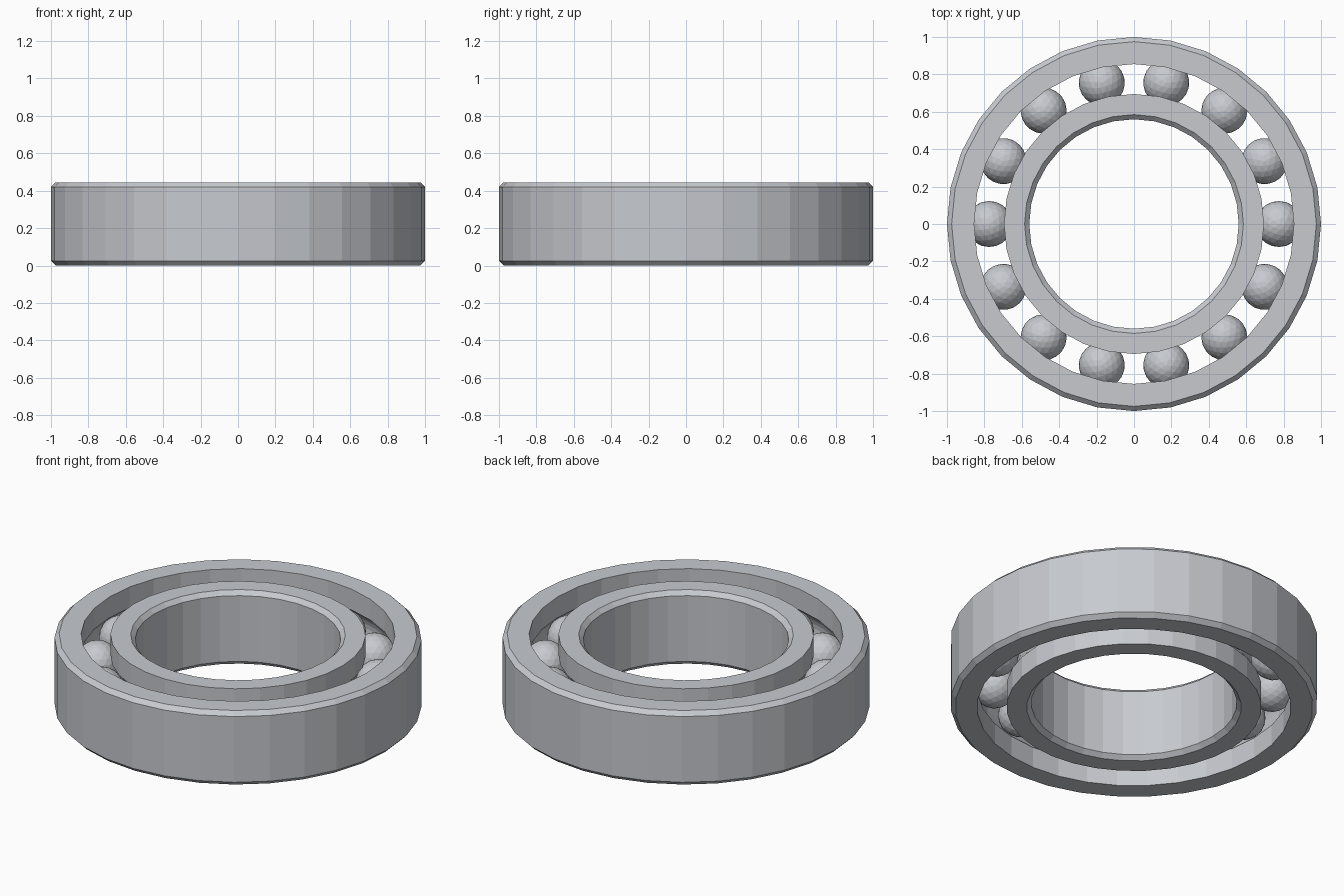
import bpy, bmesh, math

if "Cube" in bpy.data.objects:
    bpy.data.objects.remove(bpy.data.objects["Cube"], do_unlink=True)

HEIGHT = 0.445
CHAMFER = 0.025
SEGMENTS = 32
BALLS = 14
TRACK = 0.775          # radius of the circle of ball centres
BALL_RADIUS = 0.123
GROOVE_RADIUS = 0.126

steel = bpy.data.materials.new("steel grey")
steel.use_nodes = True
colour = (0.57, 0.59, 0.625, 1)
steel.diffuse_color = colour
steel.node_tree.nodes["Principled BSDF"].inputs["Base Color"].default_value = colour


def add_object(name, bm):
    mesh = bpy.data.meshes.new(name)
    bm.to_mesh(mesh)
    bm.free()
    mesh.materials.append(steel)
    obj = bpy.data.objects.new(name, mesh)
    bpy.context.collection.objects.link(obj)
    return obj


def race(name, rim, lip):
    """Ring with a chamfered wall at radius rim and a grooved wall at radius lip."""
    side = 1 if rim > lip else -1
    mid = HEIGHT / 2
    profile = [(lip, 0), (rim - side * CHAMFER, 0), (rim, CHAMFER),
               (rim, HEIGHT - CHAMFER), (rim - side * CHAMFER, HEIGHT), (lip, HEIGHT)]
    # Ball groove, from its upper edge to its lower edge
    half = math.acos(abs(lip - TRACK) / GROOVE_RADIUS)
    steps = 8
    for i in range(steps + 1):
        a = half * (1 - 2 * i / steps)
        profile.append((TRACK + side * GROOVE_RADIUS * math.cos(a),
                        mid + GROOVE_RADIUS * math.sin(a)))
    # Lathe the closed profile around z
    bm = bmesh.new()
    loops = []
    for s in range(SEGMENTS):
        t = 2 * math.pi * s / SEGMENTS
        loops.append([bm.verts.new((r * math.cos(t), r * math.sin(t), z)) for r, z in profile])
    n = len(profile)
    for s in range(SEGMENTS):
        a, b = loops[s], loops[(s + 1) % SEGMENTS]
        for i in range(n):
            j = (i + 1) % n
            bm.faces.new((a[i], b[i], b[j], a[j]))
    bmesh.ops.recalc_face_normals(bm, faces=bm.faces)
    return add_object(name, bm)


# Outer and inner rings
race("outer_ring", 1.0, 0.855)
race("inner_ring", 0.56, 0.695)

# Balls spaced around the track
for k in range(BALLS):
    t = 2 * math.pi * k / BALLS
    bm = bmesh.new()
    bmesh.ops.create_icosphere(bm, subdivisions=3, radius=BALL_RADIUS)
    ball = add_object(f"ball_{k + 1}", bm)
    ball.location = (TRACK * math.cos(t), TRACK * math.sin(t), HEIGHT / 2)
    ball.rotation_euler.z = t
